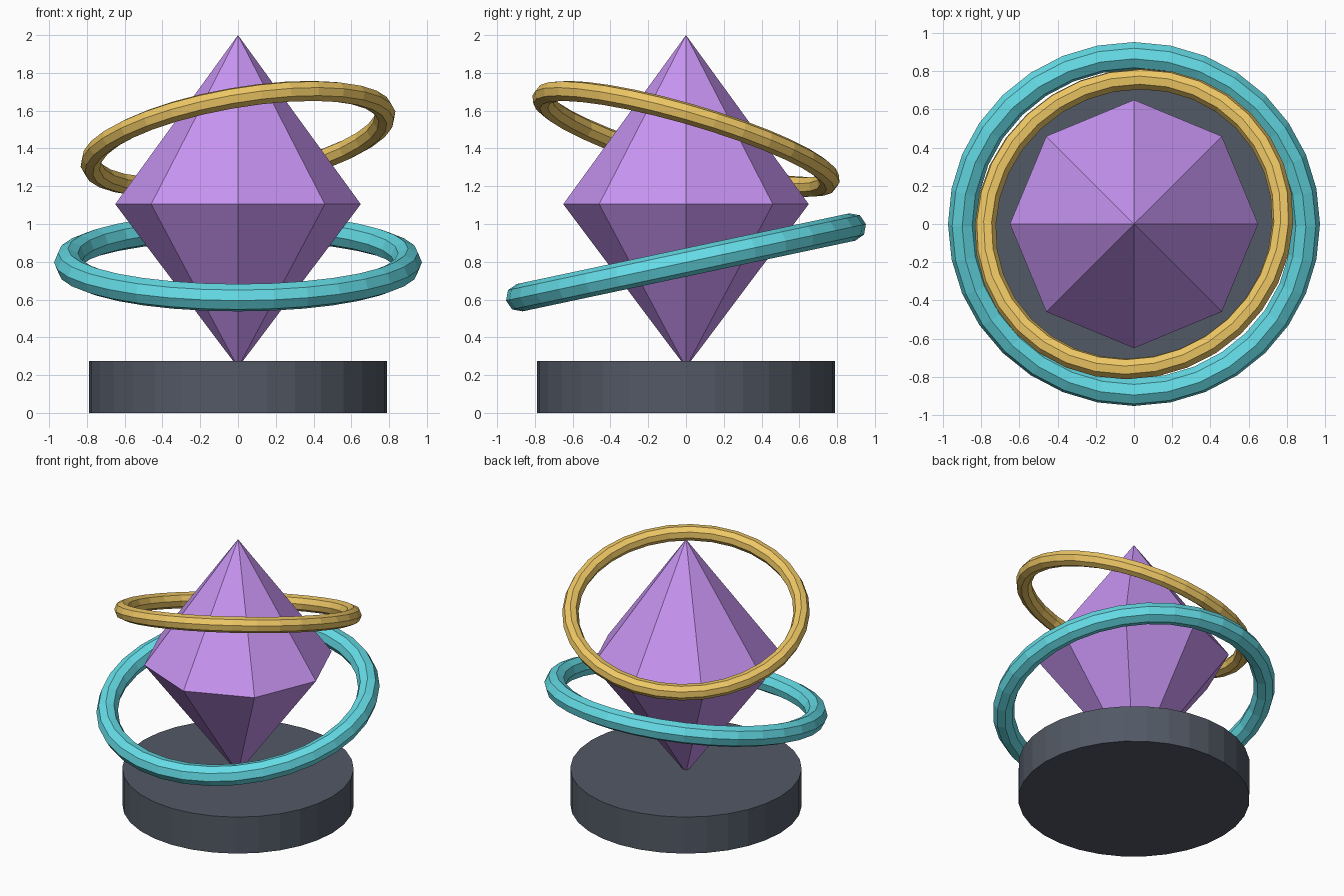
import bpy, bmesh
from math import radians, sin, cos, tau

if "Cube" in bpy.data.objects:
    bpy.data.objects.remove(bpy.data.objects["Cube"])


def colour(obj, rgb):
    mat = bpy.data.materials.new(obj.name + "_colour")
    mat.diffuse_color = (*rgb, 1)
    mat.use_nodes = True
    mat.node_tree.nodes["Principled BSDF"].inputs["Base Color"].default_value = mat.diffuse_color
    obj.data.materials.append(mat)


def ring(name, major, minor, z, tilt, rgb):
    bpy.ops.mesh.primitive_torus_add(
        major_radius=major, minor_radius=minor, major_segments=32, minor_segments=8,
        location=(0, 0, z), rotation=[radians(a) for a in tilt])
    obj = bpy.context.object
    obj.name = name
    colour(obj, rgb)


# Round pedestal
bpy.ops.mesh.primitive_cylinder_add(vertices=32, radius=0.79, depth=0.275,
                                    location=(0, 0, 0.1375))
pedestal = bpy.context.object
pedestal.name = "pedestal"
colour(pedestal, (0.085, 0.1, 0.13))

# Eight-sided crystal, its lower tip sunk into the pedestal
bm = bmesh.new()
top = bm.verts.new((0, 0, 2.0))
tip = bm.verts.new((0, 0, 0.24))
girdle = [bm.verts.new((0.65 * cos(i * tau / 8), 0.65 * sin(i * tau / 8), 1.105))
          for i in range(8)]
for a, b in zip(girdle, girdle[1:] + girdle[:1]):
    bm.faces.new((a, b, top))
    bm.faces.new((b, a, tip))
mesh = bpy.data.meshes.new("crystal")
bm.to_mesh(mesh)
bm.free()
crystal = bpy.data.objects.new("crystal", mesh)
bpy.context.collection.objects.link(crystal)
colour(crystal, (0.58, 0.3, 0.9))

# Tilted floating rings
ring("lower_ring", 0.90, 0.074, 0.797, (12, 0, 0), (0.13, 0.72, 0.8))
ring("upper_ring", 0.79, 0.056, 1.45, (-16, -10, 0), (0.85, 0.57, 0.13))
